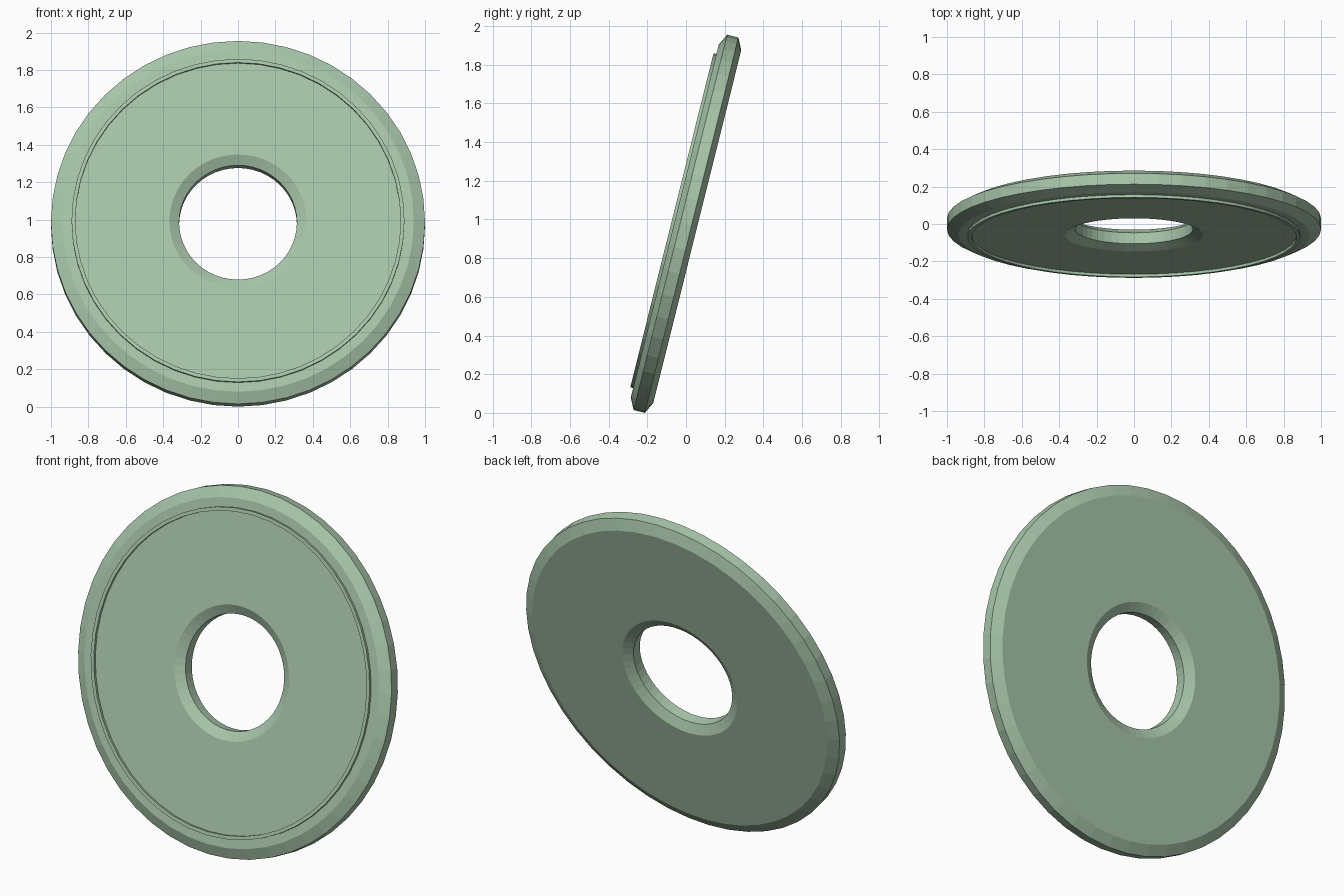
import bpy, bmesh, math
from mathutils import Matrix, Vector

if "Cube" in bpy.data.objects:
    bpy.data.objects.remove(bpy.data.objects["Cube"], do_unlink=True)

SEGMENTS = 48
TILT = math.radians(14)
HALF, RIM_HALF = 0.06, 0.03          # half thickness at the faces and at the rims

green = bpy.data.materials.new("pale_green")
green.use_nodes = True
colour = (0.39, 0.56, 0.40, 1)
green.diffuse_color = colour
green.node_tree.nodes["Principled BSDF"].inputs["Base Color"].default_value = colour

# Disc frame: local z points out of the front face, leaning back from -y
height = math.cos(TILT) + RIM_HALF * math.sin(TILT)
place = Matrix.Translation((0, 0, height)) @ Matrix.Rotation(math.pi / 2 - TILT, 4, 'X')


def lathe(name, profile):
    """Revolve a closed (radius, depth) profile around local z."""
    bm = bmesh.new()
    rings = []
    for i in range(SEGMENTS):
        turn = Matrix.Rotation(math.tau * i / SEGMENTS, 4, 'Z')
        rings.append([bm.verts.new(turn @ Vector((0, r, d))) for r, d in profile])
    n = len(profile)
    for i in range(SEGMENTS):
        a, b = rings[i], rings[(i + 1) % SEGMENTS]
        for j in range(n):
            k = (j + 1) % n
            bm.faces.new((a[j], b[j], b[k], a[k]))
    bmesh.ops.recalc_face_normals(bm, faces=bm.faces)
    mesh = bpy.data.meshes.new(name)
    bm.to_mesh(mesh)
    bm.free()
    mesh.materials.append(green)
    obj = bpy.data.objects.new(name, mesh)
    obj.matrix_world = place
    bpy.context.collection.objects.link(obj)
    return obj


# Chamfered disc with a chamfered centre hole, symmetric front to back
front = [(0.315, RIM_HALF), (0.367, HALF), (0.94, HALF), (1.0, RIM_HALF)]
lathe("disc", front + [(r, -d) for r, d in reversed(front)])

# Thin raised ring on the front face
lip_low, lip_high = HALF - 0.01, HALF + 0.015
lathe("raised_ring", [(0.87, lip_low), (0.87, lip_high), (0.89, lip_high), (0.89, lip_low)])
